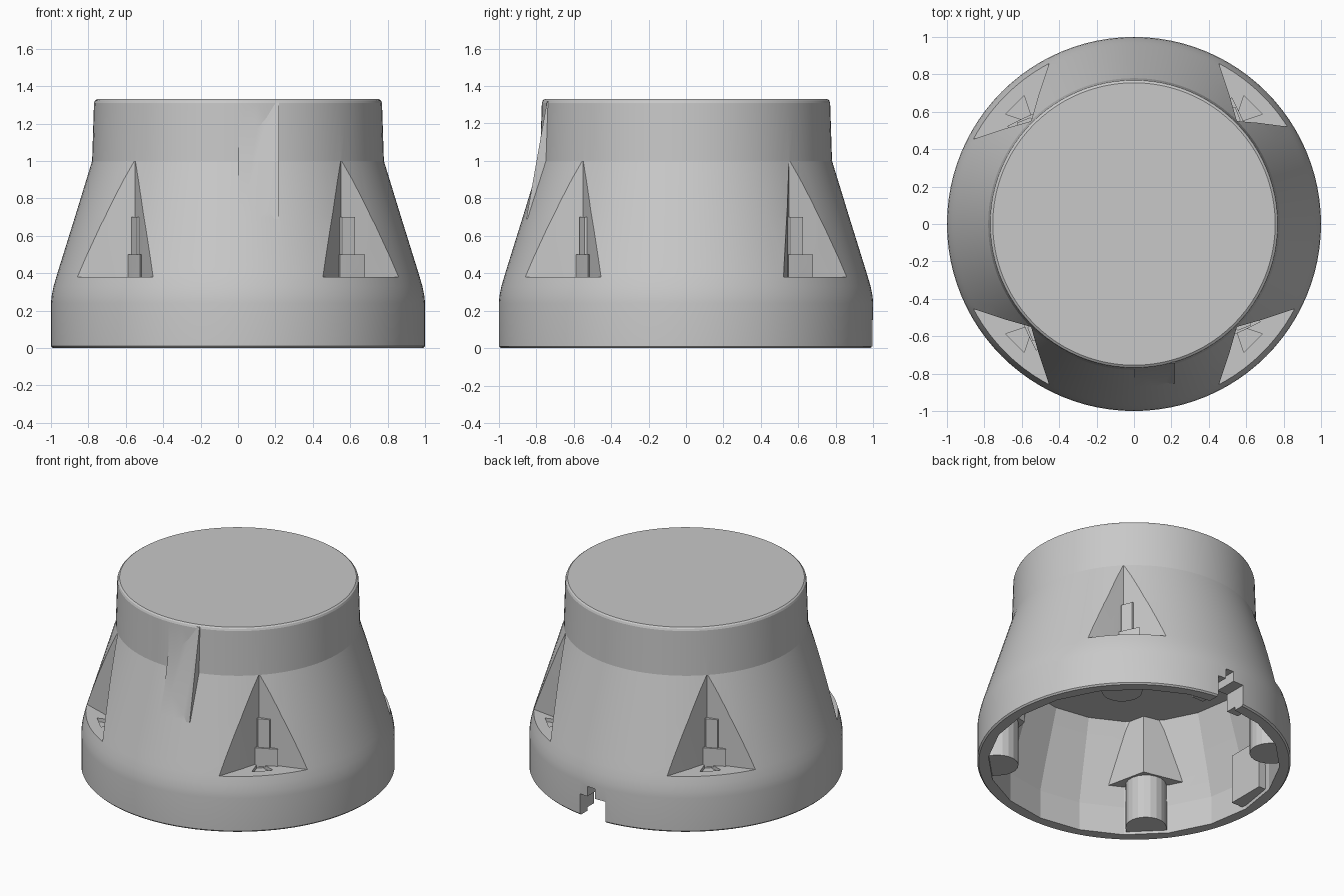
import bpy, bmesh, math
from mathutils import Matrix

cube = bpy.data.objects.get("Cube")
if cube:
    bpy.data.objects.remove(cube)

grey = bpy.data.materials.new("plain grey")
grey.use_nodes = True
grey.diffuse_color = (0.58, 0.58, 0.58, 1)
grey.node_tree.nodes["Principled BSDF"].inputs["Base Color"].default_value = (0.58, 0.58, 0.58, 1)


def make(name, bm):
    bmesh.ops.recalc_face_normals(bm, faces=bm.faces)
    mesh = bpy.data.meshes.new(name)
    bm.to_mesh(mesh)
    bm.free()
    mesh.materials.append(grey)
    ob = bpy.data.objects.new(name, mesh)
    bpy.context.collection.objects.link(ob)
    return ob


def lathe(name, profile, sides):
    """Closed solid of revolution from (radius, height) points."""
    bm = bmesh.new()
    rings = []
    for r, z in profile:
        rings.append([bm.verts.new((r * math.cos(math.tau * i / sides),
                                    r * math.sin(math.tau * i / sides), z)) for i in range(sides)])
    for a, b in zip(rings, rings[1:]):
        for i in range(sides):
            j = (i + 1) % sides
            bm.faces.new((a[i], a[j], b[j], b[i]))
    bm.faces.new(rings[0])
    bm.faces.new(rings[-1])
    return make(name, bm)


def loft(name, low, high, turn=0):
    """Solid between two matching loops of points, turned about the z axis."""
    bm = bmesh.new()
    low = [bm.verts.new(p) for p in low]
    high = [bm.verts.new(p) for p in high]
    bm.faces.new(low)
    bm.faces.new(high)
    n = len(low)
    for i in range(n):
        j = (i + 1) % n
        bm.faces.new((low[i], low[j], high[j], high[i]))
    bm.transform(Matrix.Rotation(turn, 4, "Z"))
    return make(name, bm)


def prism(name, outline, z0, z1, turn=0):
    return loft(name, [(x, y, z0) for x, y in outline], [(x, y, z1) for x, y in outline], turn)


def box(name, x0, x1, y0, y1, z0, z1):
    return prism(name, [(x0, y0), (x1, y0), (x1, y1), (x0, y1)], z0, z1)


def combine(target, other, operation):
    mod = target.modifiers.new(operation, "BOOLEAN")
    mod.operation, mod.object, mod.solver = operation, other, "EXACT"
    bpy.context.view_layer.objects.active = target
    bpy.ops.object.modifier_apply(modifier=mod.name)
    bpy.data.objects.remove(other)


# Outer shell: round skirt, tapering shoulder and upright neck
body = lathe("tapered_housing", [
    (0.99, 0), (1, 0.01), (1, 0.24), (0.996, 0.28), (0.986, 0.33), (0.97, 0.385),
    (0.953, 0.44), (0.872, 0.7), (0.78, 1.0), (0.77, 1.31), (0.765, 1.323), (0.755, 1.33)], 96)

# Flat wedge on the front of the neck, fading out at the rim
side = [(-0.6, 0.69), (-0.853, 0.69), (-0.742, 1.318), (-0.6, 1.318)]
wedge = loft("front_wedge", [(0.003, y, z) for y, z in side], [(0.22, y, z) for y, z in side])
combine(body, wedge, "UNION")

# Faceted hollow, leaving walls behind the pockets and posts below them
hollow = lathe("hollow", [(0.93, -0.1), (0.93, 0.2), (0.88, 0.38), (0.77, 0.74)], 20)
turns = [math.pi / 4 + k * math.pi / 2 for k in range(4)]
arc = [math.pi / 2 + math.pi * k / 10 for k in range(11)]
post = [(0.87 + 0.13 * math.cos(a), 0.13 * math.sin(a)) for a in arc] + [(1.1, -0.13), (1.1, 0.13)]
for turn in turns:
    combine(hollow, prism("pocket_wall", [(0.7, 0), (0.93, 0.36), (1.3, 0.36),
                                          (1.3, -0.36), (0.93, -0.36)], 0.33, 0.9, turn), "DIFFERENCE")
    combine(hollow, prism("post", post, 0.02, 0.6, turn), "DIFFERENCE")
combine(body, hollow, "DIFFERENCE")

# Thickened blocks inside the skirt: around the notch and on the right wall
combine(body, box("notch_surround", -0.16, 0.22, 0.84, 0.935, 0.025, 0.37), "UNION")
combine(body, box("side_block", -0.935, -0.84, -0.03, 0.24, 0.025, 0.37), "UNION")

# Corner pockets: upright V cuts with a level floor and a small screw recess
for turn, spread in zip(turns, (0.65, 1, 1, 1)):
    combine(body, prism("pocket", [(0.778, 0), (0.85, 0.13), (0.935, 0.3), (1.2, 0.8), (1.2, -0.8 * spread),
                                   (0.935, -0.3 * spread), (0.85, -0.13 * spread)],
                        0.38, 1.0, turn), "DIFFERENCE")
    combine(body, prism("screw_recess", [(0.8, 0.02), (0.9, 0.07), (0.9, -0.07), (0.8, -0.02)],
                        0.355, 0.45, turn), "DIFFERENCE")
    # Stepped tabs on one side of the corner
    combine(body, prism("upper_tab", [(0.75, -0.03), (0.795, -0.01), (0.825, 0.06), (0.78, 0.1)],
                        0.5, 0.7, turn), "UNION")
    combine(body, prism("lower_tab", [(0.75, -0.04), (0.8, -0.03), (0.82, 0.02), (0.85, 0.11), (0.78, 0.1)],
                        0.37, 0.5, turn), "UNION")

# Cable notch at the back
combine(body, box("cable_notch", -0.07, 0.13, 0.7, 1.2, -0.1, 0.15), "DIFFERENCE")
combine(body, box("notch_top", 0.01, 0.07, 0.7, 1.2, 0.1, 0.22), "DIFFERENCE")

bpy.ops.object.select_all(action="DESELECT")
body.select_set(True)
bpy.context.view_layer.objects.active = body
bpy.ops.object.shade_smooth_by_angle(angle=math.radians(12))
